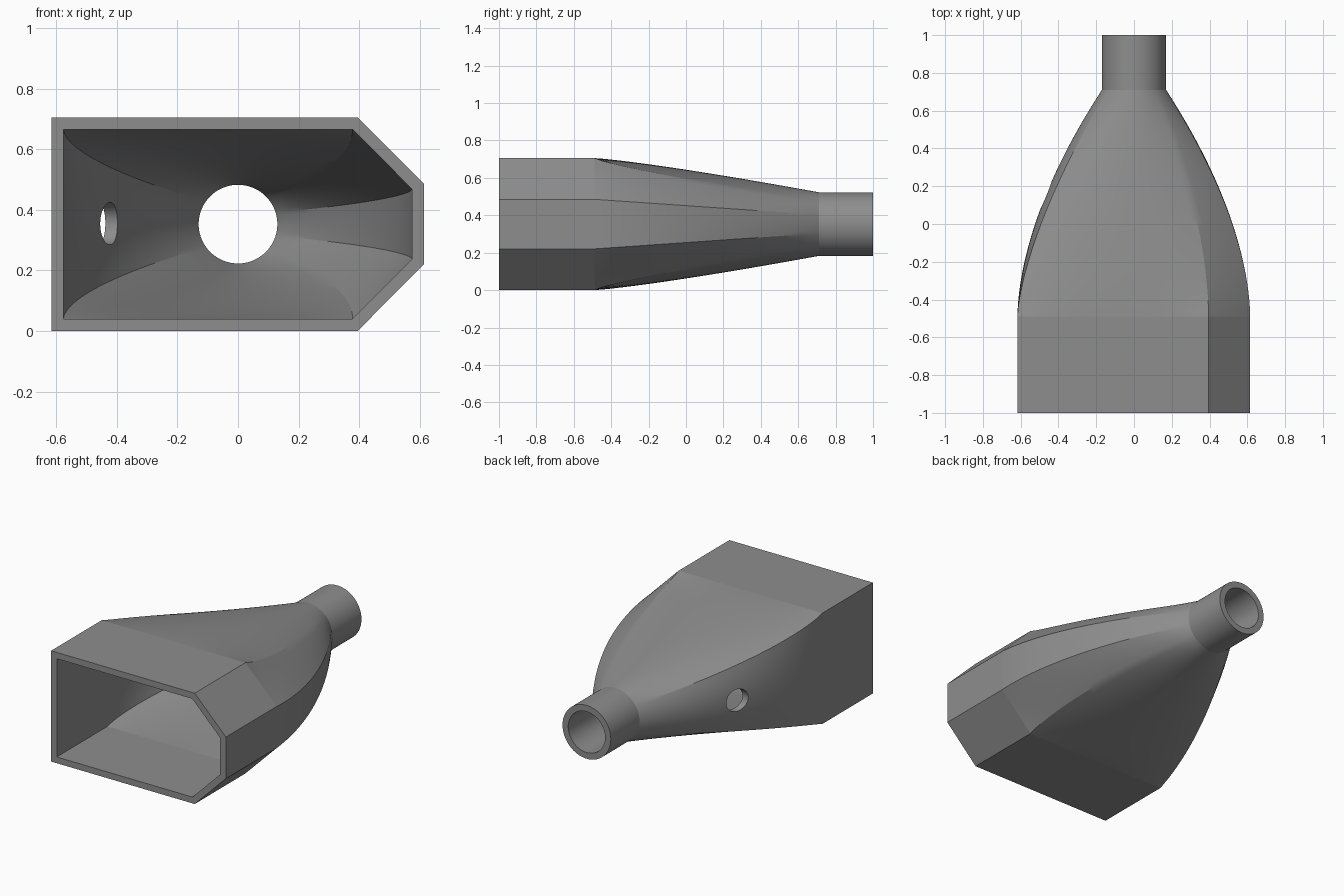
import bpy, bmesh, math

if "Cube" in bpy.data.objects:
    bpy.data.objects.remove(bpy.data.objects["Cube"])

MID_Z = 0.353                                # height of the tube axis
Y_FRONT, Y_LOFT, Y_TUBE, Y_BACK = -1.0, -0.49, 0.71, 1.0
STEPS = 28                                   # rings along the tapered part

grey = bpy.data.materials.new("grey plastic")
grey.diffuse_color = (0.27, 0.27, 0.27, 1)
grey.use_nodes = True
grey.node_tree.nodes["Principled BSDF"].inputs["Base Color"].default_value = grey.diffuse_color


def section_points(inset, radius):
    """Mouth outline points, each paired with its tube point and taper powers."""
    k = inset * math.tan(math.radians(22.5))
    left, right, half, cx, cz = -0.617 + inset, 0.615 - inset, 0.353 - inset, 0.395 - k, 0.1325 - k
    # corner: x, z, angle on the tube, x power, z power
    corners = [(right, -cz, -17, 1.75, 1.0), (right, cz, 17, 1.75, 1.0),
               (cx, half, 45, 1.75, 0.82), (left, half, 145, 1.5, 0.87),
               (left, -half, 215, 1.5, 0.87), (cx, -half, 315, 1.75, 0.82)]
    counts = [8, 8, 26, 18, 26, 8]
    mid_x = [0, 0, 0, 0.25, 0, 0]            # extra bulge at the middle of an edge
    mid_z = [0, 0, 0.36, 0, 0.36, 0]
    points = []
    for i, n in enumerate(counts):
        a, b = corners[i], corners[(i + 1) % 6]
        sweep = (b[2] - a[2]) % 360
        for j in range(n):
            s = j / n
            bump = math.sin(math.pi * s)
            x, z = a[0] + (b[0] - a[0]) * s, a[1] + (b[1] - a[1]) * s
            ang = math.radians(a[2] + sweep * s)
            px = a[3] + (b[3] - a[3]) * s + mid_x[i] * bump
            pz = a[4] + (b[4] - a[4]) * s + mid_z[i] * bump
            points.append((x, z, radius * math.cos(ang), radius * math.sin(ang), px, pz))
    return points


def add_skin(bm, inset, radius):
    """Straight mouth, curved taper and round tube as one run of rings."""
    pts = section_points(inset, radius)
    stations = [(Y_FRONT, 0.0)]
    stations += [(Y_LOFT + (Y_TUBE - Y_LOFT) * i / STEPS, i / STEPS) for i in range(STEPS + 1)]
    stations.append((Y_BACK, 1.0))
    rings = []
    for y, t in stations:
        rings.append([bm.verts.new((x + (cx - x) * t ** px, y, MID_Z + z + (cz - z) * t ** pz))
                      for x, z, cx, cz, px, pz in pts])
    for a, b in zip(rings, rings[1:]):
        join(bm, a, b)
    return rings[0], rings[-1]


def join(bm, a, b):
    n = len(a)
    for i in range(n):
        bm.faces.new((a[i], a[(i + 1) % n], b[(i + 1) % n], b[i]))


# Hollow nozzle: outer skin, inner skin and the two rims
bm = bmesh.new()
outer = add_skin(bm, 0.0, 0.17)
inner = add_skin(bm, 0.04, 0.13)
for o, i in zip(outer, inner):
    join(bm, o, i)
bmesh.ops.recalc_face_normals(bm, faces=bm.faces)
mesh = bpy.data.meshes.new("nozzle")
bm.to_mesh(mesh)
bm.free()
nozzle = bpy.data.objects.new("nozzle", mesh)
bpy.context.collection.objects.link(nozzle)
mesh.materials.append(grey)

# Round air hole through the left wall
bpy.ops.mesh.primitive_cylinder_add(vertices=40, radius=0.07, depth=0.5,
                                    location=(-0.6, 0.15, 0.355), rotation=(0, math.pi / 2, 0))
cutter = bpy.context.object
cutter.name = "air_hole_cutter"
cutter.hide_render = True
cutter.data.materials.append(grey)
cut = nozzle.modifiers.new("air hole", 'BOOLEAN')
cut.operation, cut.solver, cut.object = 'DIFFERENCE', 'EXACT', cutter
bpy.ops.object.select_all(action='DESELECT')
nozzle.select_set(True)
bpy.context.view_layer.objects.active = nozzle
bpy.ops.object.modifier_apply(modifier=cut.name)
bpy.data.objects.remove(cutter)

# Smooth taper with crisp seams where it meets the mouth and the tube
bpy.ops.object.shade_smooth_by_angle(angle=math.radians(20))
mesh = nozzle.data
for e in mesh.edges:
    ys = [mesh.vertices[v].co.y for v in e.vertices]
    if any(all(abs(y - seam) < 1e-4 for y in ys) for seam in (Y_LOFT, Y_TUBE)):
        e.use_edge_sharp = True
